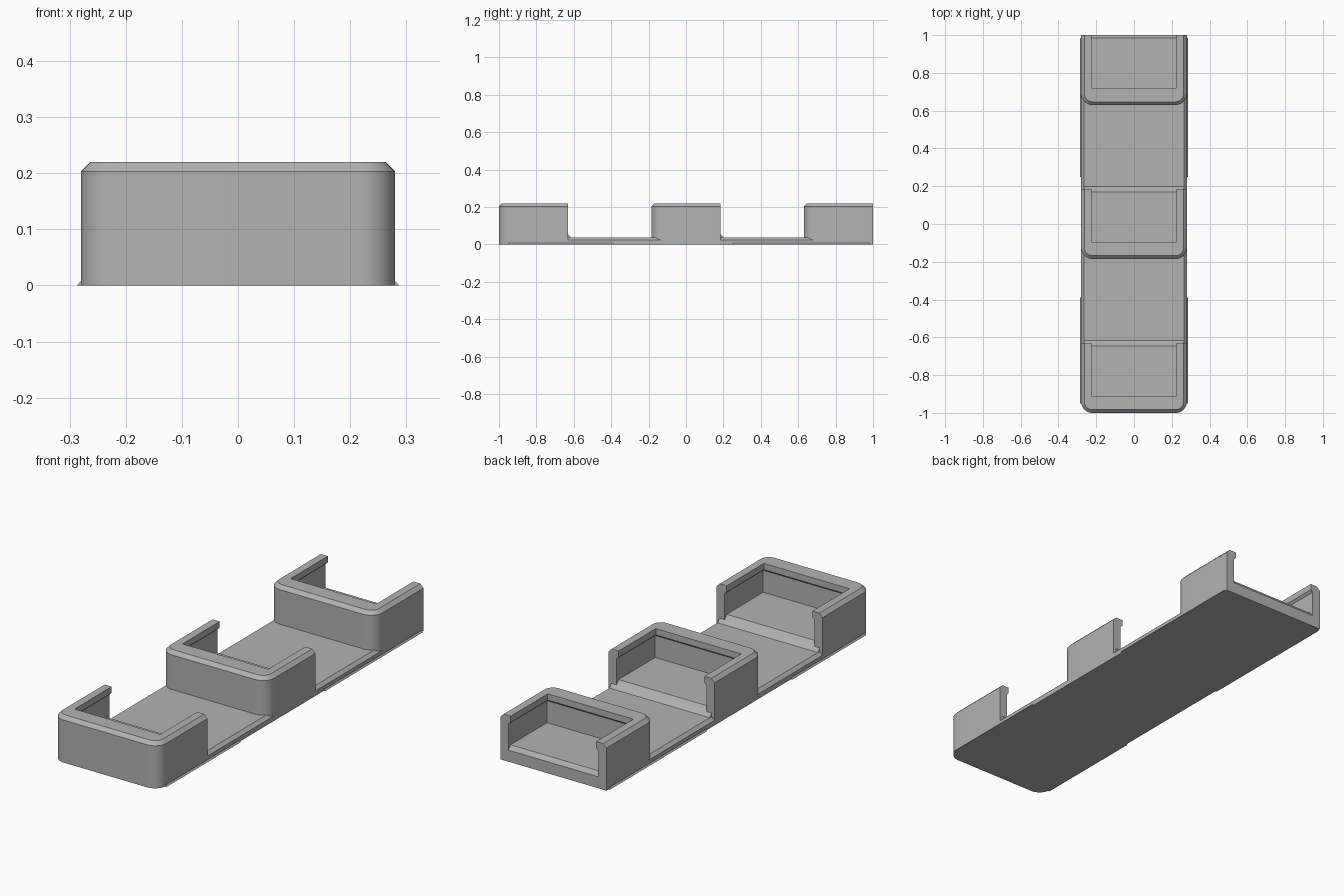
import bpy, bmesh, math

cube = bpy.data.objects.get("Cube")
if cube:
    bpy.data.objects.remove(cube)

# One plain grey plastic
grey = bpy.data.materials.new("grey plastic")
grey.use_nodes = True
GREY = (0.45, 0.45, 0.45, 1)
grey.diffuse_color = GREY
grey.node_tree.nodes["Principled BSDF"].inputs["Base Color"].default_value = GREY


def loft(name, rings):
    """Skin closed rings of equal length and cap both ends."""
    bm = bmesh.new()
    vs = [[bm.verts.new(p) for p in ring] for ring in rings]
    n = len(vs[0])
    for a, b in zip(vs, vs[1:]):
        for i in range(n):
            j = (i + 1) % n
            bm.faces.new((a[i], a[j], b[j], b[i]))
    bm.faces.new(vs[0][::-1])
    bm.faces.new(vs[-1])
    bmesh.ops.remove_doubles(bm, verts=bm.verts, dist=1e-5)
    bmesh.ops.recalc_face_normals(bm, faces=bm.faces)
    mesh = bpy.data.meshes.new(name)
    bm.to_mesh(mesh)
    bm.free()
    mesh.materials.append(grey)
    obj = bpy.data.objects.new(name, mesh)
    bpy.context.collection.objects.link(obj)
    bpy.ops.object.select_all(action="DESELECT")
    obj.select_set(True)
    bpy.context.view_layer.objects.active = obj
    bpy.ops.object.shade_smooth_by_angle(angle=math.radians(30))
    return obj


def u_path(half, front, back, radius, z, steps=10):
    """U outline, open at the back, with rounded front corners."""
    right = []
    for i in range(steps + 1):
        a = math.pi / 2 * i / steps
        right.append((half - radius + radius * math.cos(a),
                      front + radius - radius * math.sin(a), z))
    right.insert(0, (half, back, z))
    return right + [(-x, y, h) for x, y, h in reversed(right)]


def across(name, half, profile):
    """Extrude a side profile of (y, z) points across the width."""
    return loft(name, [[(x, y, z) for y, z in profile] for x in (-half, half)])


HALF, RADIUS, LENGTH, TOP = 0.28, 0.06, 0.37, 0.22
PLATE, FLOOR, BEVEL = 0.038, 0.075, 0.017

# Base plate with bevelled long edges
loft("base_plate", [u_path(HALF, -1, 1, RADIUS, 0),
                    u_path(HALF, -1, 1, RADIUS, 0.024),
                    u_path(HALF - 0.015, -0.985, 1, RADIUS - 0.015, PLATE)])

# Three open-backed pockets
for label, front in (("front", -1), ("middle", -LENGTH / 2), ("back", 1 - LENGTH)):
    back = front + LENGTH
    # Wall section: outside, bevelled rim, overhanging lip, inside
    section = [u_path(HALF, front, back, RADIUS, 0.002),
               u_path(HALF, front, back, RADIUS, TOP - BEVEL),
               u_path(HALF - BEVEL, front + BEVEL, back, RADIUS - BEVEL, TOP),
               u_path(0.226, front + 0.09, back, 0, TOP),
               u_path(0.226, front + 0.09, back, 0, TOP - 0.03),
               u_path(0.237, front + 0.079, back, 0, TOP - 0.04),
               u_path(0.237, front + 0.079, back, 0, 0.002)]
    loft(label + "_pocket_wall", list(zip(*section)))
    # Raised floor with a sloped mouth
    across(label + "_pocket_floor", 0.24,
           [(front + 0.07, 0.003), (front + 0.07, FLOOR),
            (back - 0.015, FLOOR), (back, 0.055), (back, 0.003)])
    # Small ramp down to the plate
    if label != "back":
        across(label + "_ramp", HALF - 0.015,
               [(back - 0.004, 0.02), (back - 0.004, 0.055),
                (back, 0.055), (back + 0.014, PLATE), (back + 0.014, 0.02)])

# Thin foot strips along the bottom edges
for side, s in (("left", 1), ("right", -1)):
    for label, y0, y1 in (("front", -0.95, -0.39), ("back", 0.25, 0.985)):
        loft(f"{label}_{side}_foot_strip",
             [[(s * 0.27, y, 0), (s * 0.287, y, 0), (s * 0.281, y, 0.007),
               (s * 0.27, y, 0.007)] for y in (y0, y1)])
